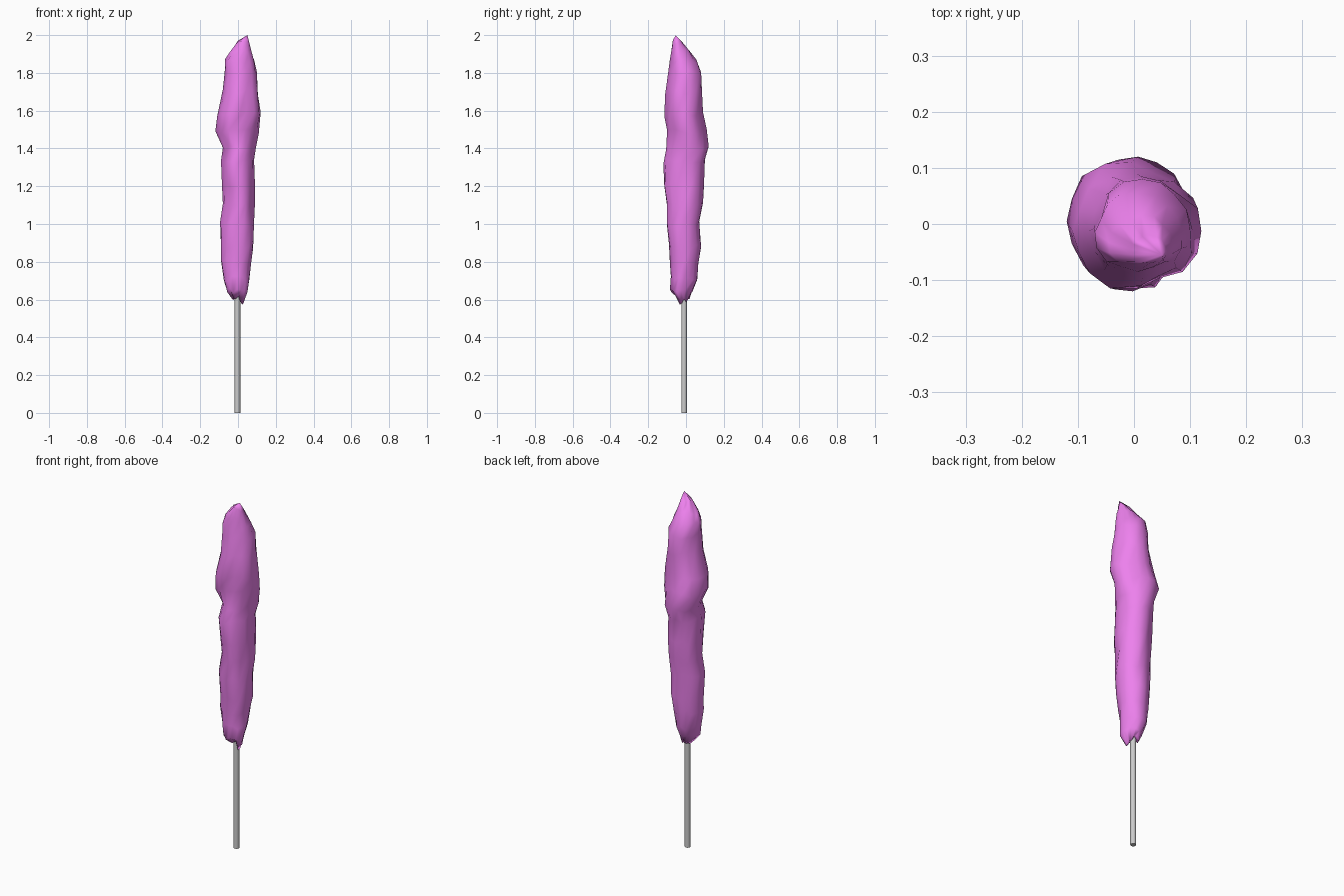
import bpy, bmesh, math, random

if "Cube" in bpy.data.objects:
    bpy.data.objects.remove(bpy.data.objects["Cube"])

random.seed(4)
SEG = 16

# Candy silhouette: z, left x, right x, front y, back y
RINGS = [
    (0.61, -0.03, 0.03, -0.04, 0.02),
    (0.65, -0.06, 0.05, -0.085, 0.035),
    (0.71, -0.075, 0.06, -0.08, 0.06),
    (0.80, -0.09, 0.07, -0.085, 0.065),
    (0.88, -0.09, 0.08, -0.09, 0.08),
    (1.00, -0.095, 0.085, -0.10, 0.07),
    (1.10, -0.08, 0.09, -0.10, 0.09),
    (1.20, -0.085, 0.09, -0.115, 0.095),
    (1.33, -0.09, 0.085, -0.12, 0.10),
    (1.40, -0.08, 0.095, -0.105, 0.12),
    (1.49, -0.12, 0.11, -0.10, 0.11),
    (1.58, -0.11, 0.12, -0.115, 0.09),
    (1.70, -0.08, 0.105, -0.11, 0.085),
    (1.80, -0.07, 0.10, -0.095, 0.08),
    (1.86, -0.07, 0.085, -0.085, 0.055),
    (1.91, -0.045, 0.07, -0.08, 0.015),
    (1.96, -0.005, 0.06, -0.07, -0.02),
]


def add_object(name, bm):
    bmesh.ops.recalc_face_normals(bm, faces=bm.faces)
    mesh = bpy.data.meshes.new(name)
    bm.to_mesh(mesh)
    bm.free()
    obj = bpy.data.objects.new(name, mesh)
    bpy.context.collection.objects.link(obj)
    return obj


# Spun sugar: uneven rings lofted together, with lumps running along the length
bm = bmesh.new()
rings = []
for z, x0, x1, y0, y1 in RINGS:
    ring = []
    cx, cy = (x0 + x1) / 2, (y0 + y1) / 2
    for i in range(SEG):
        a = 2 * math.pi * i / SEG
        axis = i % (SEG // 4) == 0
        lump = 1.0 if axis else (0.99 + 0.05 * math.sin(3 * a + 5 * z)
                                 + random.uniform(-0.06, 0.05))
        dz = random.uniform(-0.015, 0.015)
        ring.append(bm.verts.new((cx + (x1 - x0) / 2 * lump * math.cos(a),
                                  cy + (y1 - y0) / 2 * lump * math.sin(a),
                                  z + dz)))
    rings.append(ring)
for lower, upper in zip(rings, rings[1:]):
    for i in range(SEG):
        j = (i + 1) % SEG
        a, b, c, d = lower[i], lower[j], upper[j], upper[i]
        bm.faces.new((a, b, c))
        bm.faces.new((a, c, d))

# Ragged lower edge and the off-centre peak
for i, drop in ((1, 0.02), (14, 0.025), (15, 0.035), (10, 0.015)):
    rings[0][i].co.z -= drop
base = bm.verts.new((-0.003, -0.01, 0.62))
peak = bm.verts.new((0.05, -0.055, 2.0))
for i in range(SEG):
    j = (i + 1) % SEG
    bm.faces.new((rings[0][j], rings[0][i], base))
    bm.faces.new((rings[-1][i], rings[-1][j], peak))
candy = add_object("spun_sugar", bm)
for p in candy.data.polygons:
    p.use_smooth = True
pink = bpy.data.materials.new("pink_sugar")
pink.diffuse_color = (0.85, 0.22, 0.85, 1)
pink.use_nodes = True
pink.node_tree.nodes["Principled BSDF"].inputs["Base Color"].default_value = pink.diffuse_color
candy.data.materials.append(pink)

# Stick: plain rod reaching up into the candy
bpy.ops.mesh.primitive_cylinder_add(vertices=12, radius=0.015, depth=0.9,
                                    location=(-0.003, -0.01, 0.45))
stick = bpy.context.object
stick.name = "stick"
bpy.ops.object.shade_smooth_by_angle(angle=math.radians(40))
